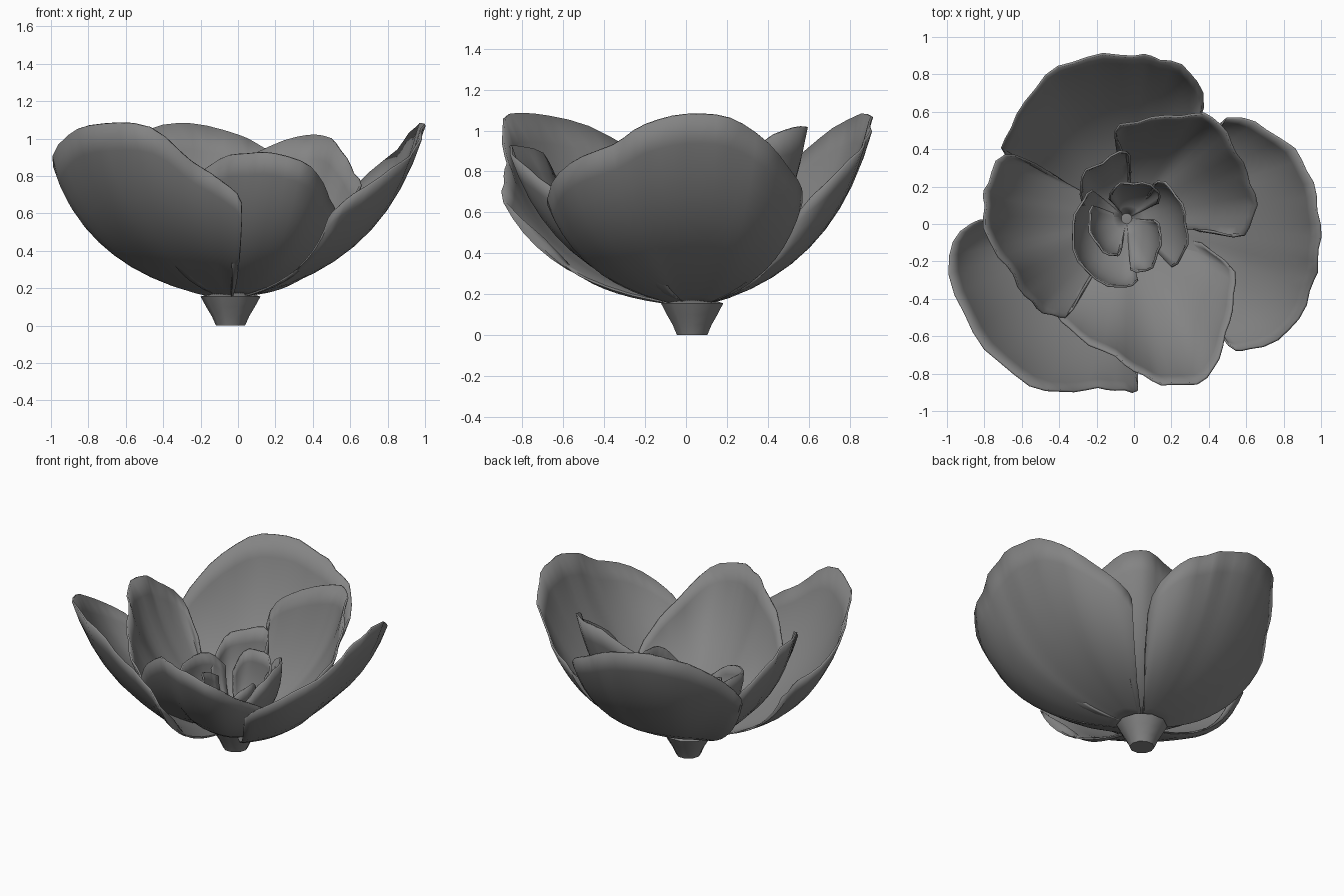
import bpy, bmesh, math
from mathutils import Vector

if "Cube" in bpy.data.objects:
    bpy.data.objects.remove(bpy.data.objects["Cube"])

CENTRE = Vector((-0.04, 0.03, 0.0))

GREY = bpy.data.materials.new("dark_grey")
GREY.diffuse_color = (0.23, 0.23, 0.23, 1)
GREY.use_nodes = True
GREY.node_tree.nodes["Principled BSDF"].inputs["Base Color"].default_value = GREY.diffuse_color


def catmull(pts, steps):
    """Smooth curve through the given rim points."""
    p = [Vector(q) for q in pts]
    p = [2 * p[0] - p[1]] + p + [2 * p[-1] - p[-2]]
    out = []
    for i in range(1, len(p) - 2):
        a, b, c, d = p[i - 1:i + 3]
        for k in range(steps):
            t = k / steps
            out.append(0.5 * (2 * b + (c - a) * t + (2 * a - 5 * b + 4 * c - d) * t * t
                              + (3 * b - a - 3 * c + d) * t ** 3))
    out.append(p[-2])
    return out


def finish(bm, name):
    bmesh.ops.recalc_face_normals(bm, faces=bm.faces)
    me = bpy.data.meshes.new(name)
    bm.to_mesh(me)
    bm.free()
    me.materials.append(GREY)
    ob = bpy.data.objects.new(name, me)
    bpy.context.collection.objects.link(ob)
    bpy.context.view_layer.objects.active = ob
    ob.select_set(True)
    bpy.ops.object.shade_smooth_by_angle(angle=math.radians(40))
    ob.select_set(False)
    return ob


def petal(name, rim, base_z=0.15, base_r=0.06, out=0.79, up=0.20, thick=0.012, rows=10):
    """Cupped petal: curved ribs from the flower base to each rim point."""
    bm = bmesh.new()
    cols = []
    for n, r in enumerate(catmull(rim, 3)):
        d = Vector((r.x - CENTRE.x, r.y - CENTRE.y, 0)).normalized()
        b = CENTRE + d * base_r + Vector((0, 0, base_z))
        c = b.lerp(r, out)
        c.z = base_z + up * (r.z - base_z)
        # slightly ragged rim, only near the edge
        wob = d * 0.008 * math.sin(n * 1.9)
        col = []
        for j in range(rows + 1):
            t = j / rows
            col.append(bm.verts.new(b * (1 - t) ** 2 + c * 2 * t * (1 - t) + r * t * t
                                    + wob * t ** 6))
        cols.append(col)
    for a, b in zip(cols, cols[1:]):
        for j in range(rows):
            bm.faces.new((a[j], b[j], b[j + 1], a[j + 1]))
    ob = finish(bm, name)
    m = ob.modifiers.new("thickness", 'SOLIDIFY')
    m.thickness = thick
    m.offset = 0


# Outer petals
petal("outer_petal_right", [
    (.46, -.55, .50), (.51, -.65, .61), (.62, -.67, .70), (.83, -.57, .84), (.94, -.36, .93),
    (.98, -.2, 1.03), (.99, 0, 1.08), (.95, .22, 1.06), (.85, .40, .94), (.64, .54, .76),
    (.49, .56, .64), (.42, .41, .47)])
petal("outer_petal_back", [
    (.25, .41, .42), (.37, .62, .68), (.30, .81, .86), (.14, .88, .95), (0, .90, 1.02),
    (-.25, .89, 1.08), (-.47, .79, 1.05), (-.62, .58, .90), (-.70, .40, .70), (-.60, .30, .52)])
petal("outer_petal_front_left", [
    (-.75, .02, .58), (-.87, 0, .72), (-.99, -.17, .85), (-.91, -.48, 1.02), (-.72, -.74, 1.08),
    (-.47, -.89, 1.06), (-.25, -.88, .88), (-.10, -.88, .78), (.02, -.88, .65), (-.03, -.60, .38)])

# Middle petals
petal("middle_petal_left", [
    (-.53, .32, .52), (-.69, .37, .73), (-.78, .22, .88), (-.80, .10, .96), (-.78, -.08, .97),
    (-.68, -.22, .92), (-.58, -.38, .80), (-.48, -.47, .68), (-.36, -.49, .55), (-.28, -.36, .40)],
    base_z=.17)
petal("middle_petal_front", [
    (-.42, -.47, .50), (-.30, -.60, .72), (-.10, -.71, .89), (.05, -.81, .92), (.20, -.86, .92),
    (.39, -.82, .85), (.47, -.65, .72), (.52, -.45, .60), (.53, -.25, .45), (.35, -.10, .28)],
    base_z=.16)
petal("middle_petal_back_right", [
    (-.06, .38, .50), (-.10, .50, .75), (.02, .55, .88), (.25, .58, .99), (.42, .57, 1.02),
    (.52, .43, .98), (.60, .27, .85), (.65, .10, .75), (.58, -.06, .60), (.42, -.04, .40)],
    base_z=.175)

# Small inner petals around the heart of the flower
inner = {
    "inner_petal_back_left": [(-.27, .10, .46), (-.28, .25, .61), (-.17, .33, .67),
                              (-.04, .39, .67), (-.02, .28, .48)],
    "inner_petal_left": [(-.22, .18, .46), (-.29, .10, .56), (-.33, -.07, .57),
                         (-.26, -.25, .54), (-.08, -.34, .48), (.02, -.30, .40)],
    "inner_petal_right": [(.09, .16, .46), (.13, .23, .58), (.23, .15, .63),
                          (.28, 0, .63), (.27, -.15, .58), (.20, -.23, .46)],
    "inner_petal_back": [(-.13, .13, .46), (-.10, .20, .58), (0, .22, .61),
                         (.12, .19, .58), (.13, .11, .46)],
    "heart_petal_right": [(-.02, -.24, .36), (.07, -.25, .43), (.13, -.15, .50),
                          (.14, -.03, .51), (.11, .02, .43)],
    "heart_petal_left": [(-.22, .10, .42), (-.24, 0, .48), (-.19, -.12, .50),
                         (-.10, -.17, .46), (-.07, -.14, .40)],
}
for name, rim in inner.items():
    petal(name, rim, base_z=.185, base_r=.03, out=1.03, up=.16, rows=8)

# Tapered stem stub closing with a low dome under the petals
bm = bmesh.new()
rings = []
for r, z in [(.078, 0), (.10, .05), (.13, .10), (.16, .155), (.10, .175), (.04, .19)]:
    rings.append([bm.verts.new((CENTRE.x + r * math.cos(i * math.tau / 10),
                                CENTRE.y + r * math.sin(i * math.tau / 10), z))
                  for i in range(10)])
for a, b in zip(rings, rings[1:]):
    for i in range(10):
        k = (i + 1) % 10
        bm.faces.new((a[i], a[k], b[k], b[i]))
bm.faces.new(rings[0][::-1])
bm.faces.new(rings[-1])
finish(bm, "stem_base")
